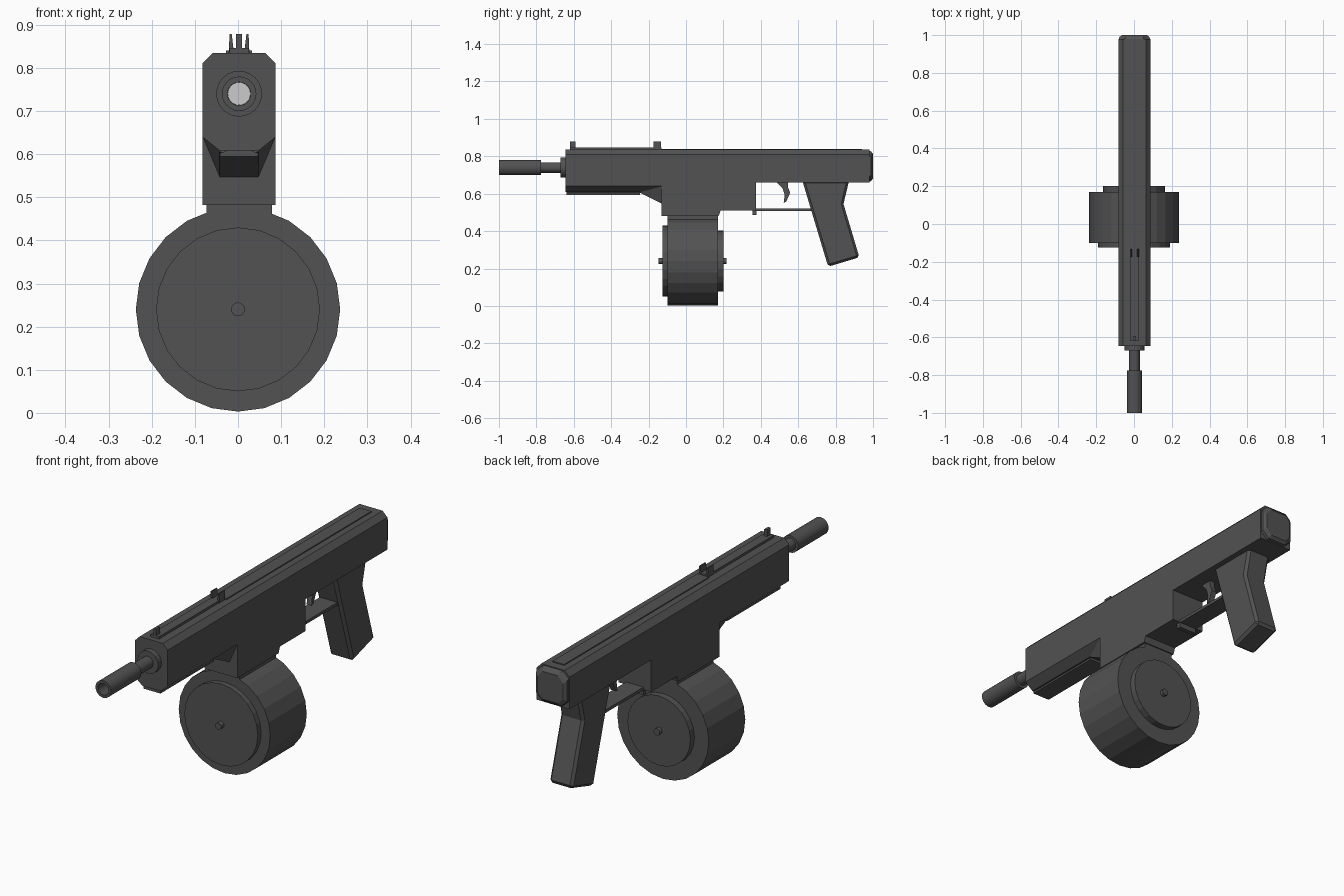
import bpy, bmesh, math
from mathutils import Vector

if "Cube" in bpy.data.objects:
    bpy.data.objects.remove(bpy.data.objects["Cube"])

CX = 0.0025          # body axis
BZ = 0.74            # barrel height


def material(name, v):
    m = bpy.data.materials.new(name)
    m.diffuse_color = (v, v, v, 1)
    m.use_nodes = True
    m.node_tree.nodes["Principled BSDF"].inputs["Base Color"].default_value = m.diffuse_color
    return m


DARK = material("dark_metal", 0.085)
LIGHT = material("bore_grey", 0.8)


def skin(name, rings, mat=DARK, bevel=0.0, closed=False):
    """Join equal-length rings of points into one solid."""
    bm = bmesh.new()
    vs = [[bm.verts.new(p) for p in r] for r in rings]
    n = len(rings[0])
    pairs = list(zip(vs, vs[1:])) + ([(vs[-1], vs[0])] if closed else [])
    for a, b in pairs:
        for i in range(n):
            j = (i + 1) % n
            bm.faces.new((a[i], a[j], b[j], b[i]))
    if not closed:
        bm.faces.new(vs[0])
        bm.faces.new(vs[-1])
    bmesh.ops.recalc_face_normals(bm, faces=bm.faces)
    me = bpy.data.meshes.new(name)
    bm.to_mesh(me)
    bm.free()
    me.materials.append(mat)
    ob = bpy.data.objects.new(name, me)
    bpy.context.collection.objects.link(ob)
    if bevel:
        md = ob.modifiers.new("bevel", 'BEVEL')
        md.width, md.segments = bevel, 1
        md.limit_method, md.angle_limit = 'ANGLE', math.radians(50)
    return ob


def side_profile(name, pts, hw, cx=CX, **kw):
    return skin(name, [[(cx + s * hw, y, z) for y, z in pts] for s in (-1, 1)], **kw)


def section(name, half, y0, y1, **kw):
    """Extrude a mirrored (x, z) half section along y."""
    full = half + [(-x, z) for x, z in reversed(half)]
    return skin(name, [[(CX + x, y, z) for x, z in full] for y in (y0, y1)], **kw)


def box(name, hw, y0, y1, z0, z1, cx=CX, **kw):
    return side_profile(name, [(y0, z0), (y1, z0), (y1, z1), (y0, z1)], hw, cx, **kw)


def lathe(name, prof, cx, cz, n=24, **kw):
    """Turn (radius, y) points round the y axis."""
    ang = [2 * math.pi * i / n for i in range(n)]
    return skin(name, [[(cx + r * math.cos(a), y, cz + r * math.sin(a)) for a in ang]
                       for r, y in prof], **kw)


# Receiver, with tapered rear cap
top = [(0.06, 0.835), (0.085, 0.81)]
section("receiver", top + [(0.085, 0.66)], -0.13, 0.98)
cap = []
for y, w, zt, zb in ((0.978, 0.082, 0.832, 0.664), (0.99, 0.08, 0.825, 0.668), (1.0, 0.066, 0.812, 0.682)):
    h = [(0.6 * w, zt), (w, zt - 0.03), (w, zb + 0.03), (0.6 * w, zb)]
    cap.append([(CX + x, y, z) for x, z in h + [(-x, z) for x, z in reversed(h)]])
skin("rear_cap", cap)
box("receiver_top_rib", 0.03, -0.13, 0.94, 0.82, 0.84)

# Magazine well and the lower housing behind it
side_profile("lower_housing", [(-0.13, 0.67), (-0.13, 0.482), (0.175, 0.482),
                               (0.185, 0.51), (0.375, 0.51), (0.375, 0.67)], 0.085)

# Handguard, underside rail, wedge into the magazine well
section("handguard", top + [(0.085, 0.64), (0.045, 0.608)], -0.645, -0.13)
section("underside_rail", [(0.03, 0.62), (0.03, 0.607), (0.044, 0.603), (0.044, 0.594)],
        -0.64, -0.245)
skin("well_wedge", [[(CX + s * x, y, z) for s, x in ((-1, a), (-1, b), (1, b), (1, a))
                     for z in [(za if x == a else zb)]]
                    for y, a, za, b, zb in ((-0.245, 0.05, 0.62, 0.045, 0.605),
                                            (-0.125, 0.085, 0.64, 0.045, 0.545))])
box("handguard_top_rib", 0.022, -0.62, -0.13, 0.825, 0.846)

# Sights
box("front_sight", 0.007, -0.62, -0.592, 0.835, 0.878)
for s in (-1, 1):
    skin("rear_sight_ear", [[(CX + s * x, y, z) for x, z in
                             ((0.012, 0.835), (0.024, 0.835), (0.022, 0.878), (0.017, 0.878))]
                            for y in (-0.175, -0.133)])

# Barrel, collar and hollow muzzle
lathe("barrel_collar", [(0.053, -0.64), (0.053, -0.67)], CX, BZ)
lathe("barrel", [(0.028, -0.65), (0.028, -0.79)], CX, BZ)
lathe("muzzle", [(0.04, -0.775), (0.04, -1.0), (0.027, -1.0), (0.027, -0.775)], CX, BZ, closed=True)
lathe("bore_end", [(0.0265, -0.80), (0.0265, -0.785)], CX, BZ, mat=LIGHT)

# Drum magazine: stepped end plates and hub pins
lathe("drum", [(0.237, -0.10), (0.237, 0.17)], 0, 0.24)
lathe("drum_front_plate", [(0.19, -0.125), (0.19, -0.09)], 0, 0.24)
lathe("drum_rear_plate", [(0.163, 0.2), (0.163, 0.16)], 0, 0.24)
lathe("drum_hub_pin", [(0.016, -0.146), (0.016, 0.217)], 0, 0.24, n=16)
box("drum_neck", 0.076, -0.10, 0.17, 0.40, 0.49)

# Trigger and guard
box("trigger_guard", 0.045, 0.37, 0.69, 0.508, 0.522)
box("guard_front_tab", 0.045, 0.355, 0.376, 0.485, 0.515)
side_profile("trigger", [(0.475, 0.67), (0.515, 0.63), (0.528, 0.595), (0.522, 0.552),
                         (0.535, 0.556), (0.557, 0.605), (0.545, 0.635), (0.545, 0.67)], 0.013)

# Angled grip
side_profile("grip", [(0.622, 0.67), (0.76, 0.21), (0.927, 0.26), (0.842, 0.545), (0.872, 0.67)],
             0.06, bevel=0.012)
